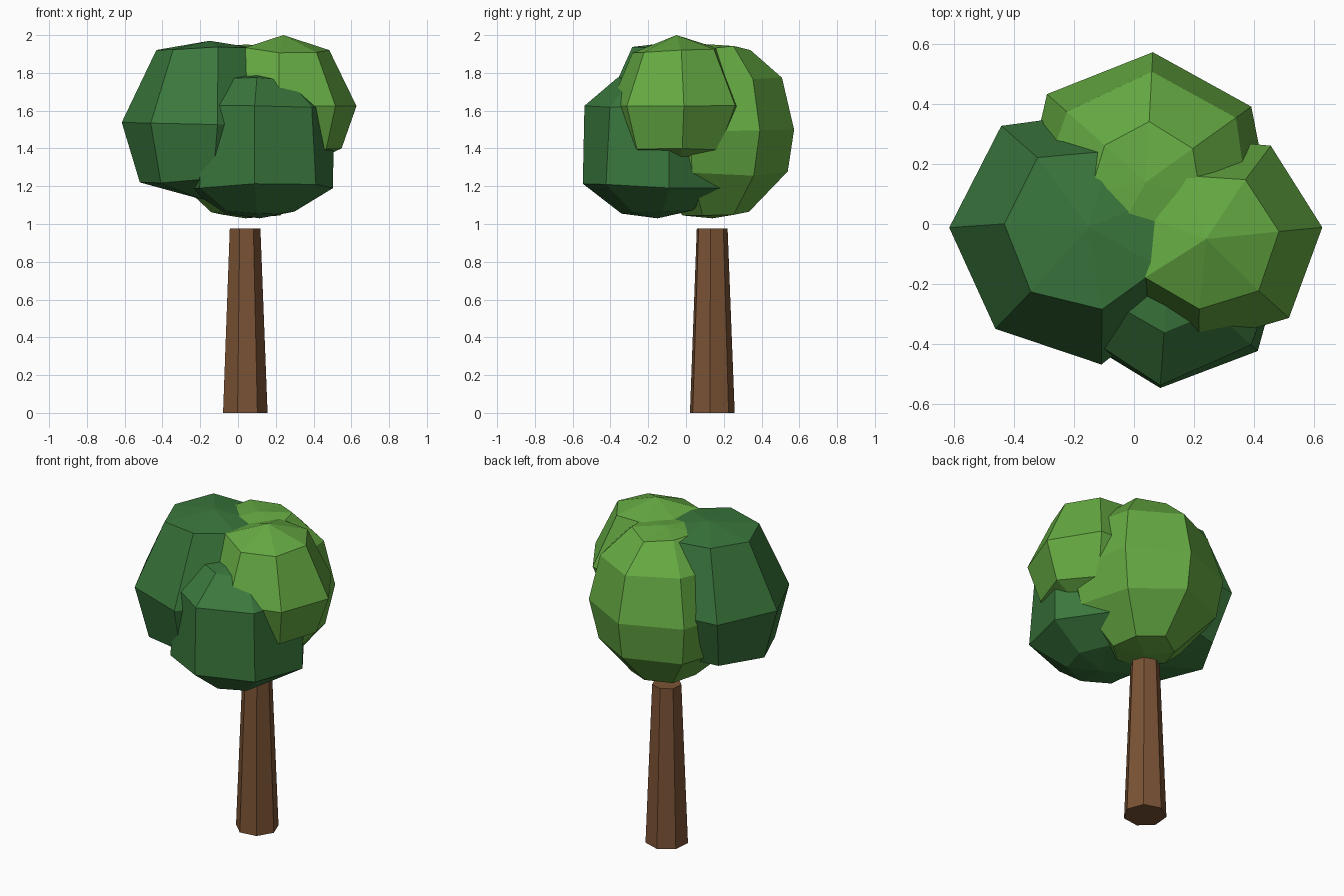
import bpy, bmesh, math, random

if "Cube" in bpy.data.objects:
    bpy.data.objects.remove(bpy.data.objects["Cube"])

random.seed(4)
SIDES = 7


def material(name, rgb):
    m = bpy.data.materials.new(name)
    m.diffuse_color = (*rgb, 1)
    m.use_nodes = True
    m.node_tree.nodes["Principled BSDF"].inputs["Base Color"].default_value = m.diffuse_color
    return m


BARK = material("bark", (0.20, 0.088, 0.036))
DARK = material("dark_leaf", (0.042, 0.185, 0.046))
LIGHT = material("light_leaf", (0.13, 0.40, 0.055))


def lathe(name, mat, centre, phase, rings, bottom=None, top=None,
          jitter=0.0, lean=(0, 0)):
    """Seven-sided stack of (z, radius) rings, closed by a pole or a flat cap.
    lean shifts the crown sideways, growing from the lowest ring to the top pole."""
    bm = bmesh.new()
    z0 = rings[0][0]
    z1 = top or rings[-1][0]

    def wobble():
        return random.uniform(-jitter, jitter)

    def vert(r, a, z):
        t = max(0, (z - z0) / (z1 - z0)) ** 2
        return bm.verts.new((centre[0] + lean[0] * t + r * math.cos(a),
                             centre[1] + lean[1] * t + r * math.sin(a), z))

    loops = [[vert(r + wobble(), math.radians(phase) + math.tau * i / SIDES, z + wobble())
              for i in range(SIDES)] for z, r in rings]
    for lo, hi in zip(loops, loops[1:]):
        for i in range(SIDES):
            j = (i + 1) % SIDES
            bm.faces.new((lo[i], lo[j], hi[j], hi[i]))
    for loop, pole in ((loops[0], bottom), (loops[-1], top)):
        if pole is None:
            bm.faces.new(loop)
        else:
            p = vert(0, 0, pole)
            for i in range(SIDES):
                bm.faces.new((loop[i], loop[(i + 1) % SIDES], p))
    bmesh.ops.recalc_face_normals(bm, faces=bm.faces)
    me = bpy.data.meshes.new(name)
    bm.to_mesh(me)
    bm.free()
    me.materials.append(mat)
    ob = bpy.data.objects.new(name, me)
    bpy.context.collection.objects.link(ob)


# Tapered trunk
lathe("trunk", BARK, (0.035, 0.137), -5, [(0, 0.122), (0.975, 0.084)])

# Overlapping leaf clumps
lathe("left_leaves", DARK, (-0.19, -0.04), 177,
      [(1.23, 0.33), (1.54, 0.43), (1.93, 0.28)], 1.13, 1.97, 0.015,
      lean=(0.04, 0.03))
lathe("front_leaves", DARK, (0.115, -0.15), 266,
      [(1.06, 0.20), (1.2, 0.40), (1.63, 0.38), (1.76, 0.22)], 1.03, 1.8, 0.015)
lathe("right_leaves", LIGHT, (0.26, -0.05), 6,
      [(1.40, 0.28), (1.62, 0.36), (1.92, 0.23)], 1.27, 2.0, 0.015, lean=(-0.02, 0))
lathe("back_leaves", LIGHT, (0.04, 0.14), 87,
      [(1.06, 0.18), (1.27, 0.39), (1.5, 0.43), (1.78, 0.36), (1.93, 0.19)],
      1.03, 1.95, 0.015)
